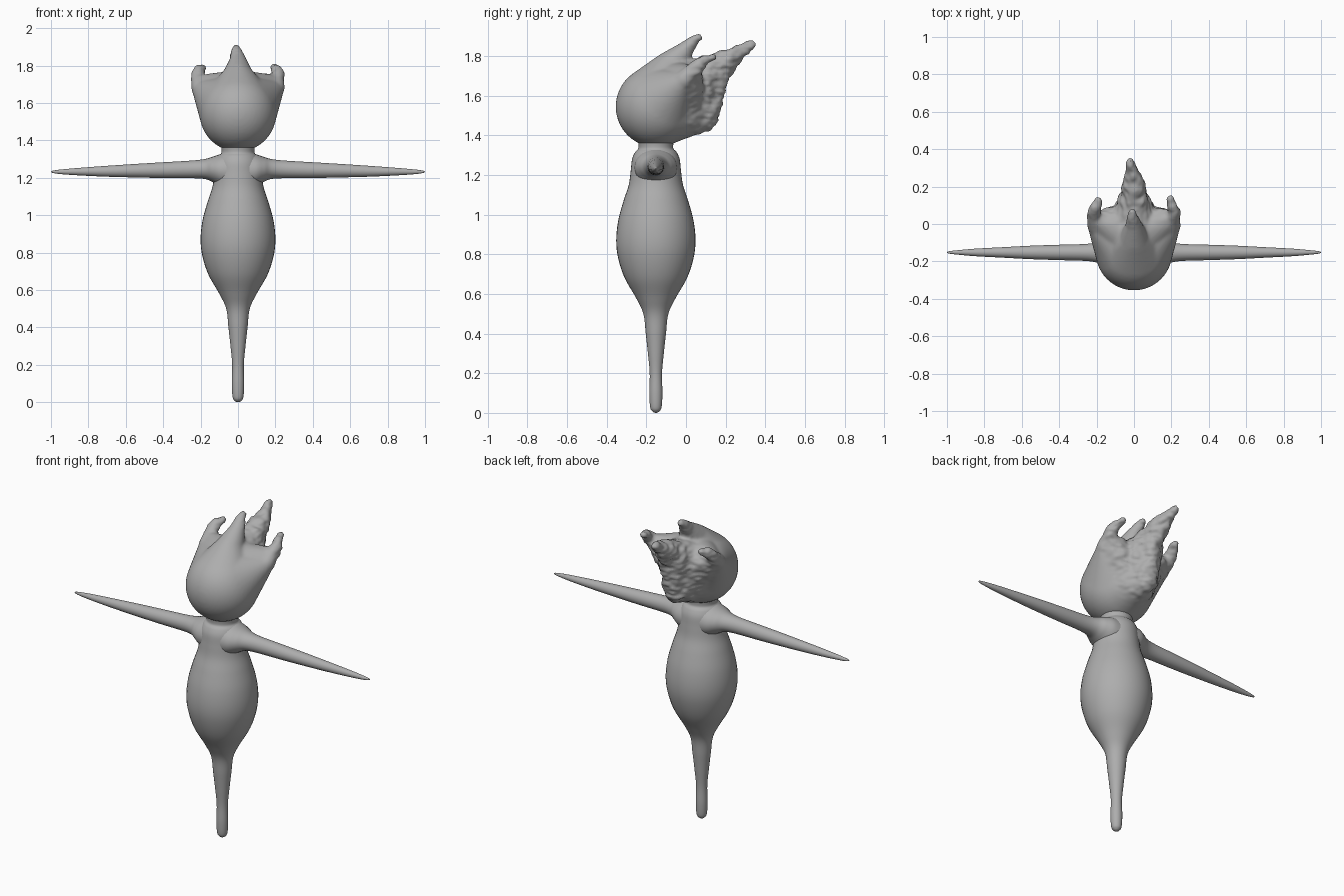
import bpy, bmesh, math
from mathutils import Vector, noise

if "Cube" in bpy.data.objects:
    bpy.data.objects.remove(bpy.data.objects["Cube"])

grey = bpy.data.materials.new("clay grey")
grey.diffuse_color = (0.42, 0.42, 0.42, 1)
grey.use_nodes = True
grey.node_tree.nodes["Principled BSDF"].inputs["Base Color"].default_value = grey.diffuse_color
CY = -0.152  # depth of the body axis


def finish(name, bm):
    bmesh.ops.recalc_face_normals(bm, faces=bm.faces)
    me = bpy.data.meshes.new(name)
    bm.to_mesh(me)
    bm.free()
    ob = bpy.data.objects.new(name, me)
    bpy.context.collection.objects.link(ob)
    me.materials.append(grey)
    me.shade_smooth()
    return ob


def resample(rows, n=6):
    """Smooth Catmull-Rom curve through the profile rows."""
    out = []
    for i in range(len(rows) - 1):
        p = [rows[min(max(i + k, 0), len(rows) - 1)] for k in (-1, 0, 1, 2)]
        for s in range(n):
            t = s / n
            out.append([0.5 * (2 * b + (c - a) * t + (2 * a - 5 * b + 4 * c - d) * t * t
                               + (3 * b - a - 3 * c + d) * t ** 3) for a, b, c, d in zip(*p)])
    return out + [list(rows[-1])]


def loft(name, rows, place, seg=40):
    """Skin rings; place(row, cos, sin) gives each point."""
    bm = bmesh.new()
    rings = [[bm.verts.new(place(r, math.cos(2 * math.pi * k / seg), math.sin(2 * math.pi * k / seg)))
              for k in range(seg)] for r in resample(rows)]
    for a, b in zip(rings, rings[1:]):
        for k in range(seg):
            j = (k + 1) % seg
            bm.faces.new((a[k], a[j], b[j], b[k]))
    for ring in (rings[0], rings[-1]):
        bm.faces.new(ring)
    return finish(name, bm)


# Body: (height, radius) from the single foot up to the neck
body = [(0, .003), (.008, .018), (.03, .029), (.1, .033), (.2, .031), (.3, .04), (.4, .051), (.5, .063),
        (.58, .1), (.68, .157), (.78, .19), (.87, .2), (.97, .19), (1.07, .163), (1.15, .137),
        (1.22, .127), (1.28, .12), (1.315, .105), (1.335, .088), (1.37, .09)]
loft("body", body, lambda r, c, s: (r[1] * c, CY + r[1] * s, r[0]))

# Arms: (distance, centre height, half height, half depth), flared into the shoulder
arm = [(.05, 1.235, .105, .11), (.1, 1.24, .085, .105), (.14, 1.245, .066, .085), (.18, 1.247, .053, .06),
       (.25, 1.245, .047, .046), (.4, 1.241, .042, .041), (.55, 1.238, .036, .036), (.7, 1.235, .029, .028),
       (.85, 1.233, .02, .02), (.95, 1.232, .012, .011), (.99, 1.232, .006, .006), (1.0, 1.232, .001, .001)]
for side, label in ((1, "left_arm"), (-1, "right_arm")):
    loft(label, arm, lambda r, c, s: (side * r[0], CY + r[3] * c, r[1] + r[2] * s), 28)


def hull(bm, balls):
    """Wrap a convex skin around a set of balls (x, y, z, radius)."""
    part = bmesh.new()
    for x, y, z, r in balls:
        ball = bmesh.ops.create_icosphere(part, subdivisions=4 if r > .1 else 3, radius=r)
        bmesh.ops.translate(part, verts=ball["verts"], vec=(x, y, z))
    res = bmesh.ops.convex_hull(part, input=part.verts[:])
    junk = {g for g in res["geom_interior"] + res["geom_unused"] if isinstance(g, bmesh.types.BMVert)}
    bmesh.ops.delete(part, geom=list(junk), context='VERTS')
    tmp = bpy.data.meshes.new("part")
    part.to_mesh(tmp)
    part.free()
    bm.from_mesh(tmp)
    bpy.data.meshes.remove(tmp)


def chain(bm, balls):
    for a, b in zip(balls, balls[1:]):
        hull(bm, (a, b))


bm = bmesh.new()
skull = (0, -.15, 1.545, .205)
crown = (0, -.06, 1.6, .175)
hull(bm, (skull, crown, (0, .075, 1.49, .07)))
# Back crest: deep wedge narrowing to a swept tip
hull(bm, (crown, (0, .08, 1.69, .1), (0, .1, 1.49, .065)))
hull(bm, ((0, .08, 1.69, .1), (0, .11, 1.5, .055), (0, .2, 1.785, .05), (0, .16, 1.67, .055)))
chain(bm, ((0, .2, 1.77, .06), (-.01, .28, 1.825, .036), (-.02, .338, 1.865, .018)))
# Top tuft
hull(bm, (skull, (0, -.09, 1.735, .085)))
chain(bm, ((0, -.09, 1.735, .085), (0, -.01, 1.825, .045), (-.01, .035, 1.875, .028), (-.015, .065, 1.89, .02)))
# Side tufts
for s in (1, -1):
    hull(bm, (skull, (s * .195, -.02, 1.67, .05)))
    hull(bm, (crown, (s * .195, -.02, 1.67, .05), (s * .205, .03, 1.71, .04)))
    chain(bm, ((s * .2, -.01, 1.68, .05), (s * .215, .06, 1.745, .036),
               (s * .205, .1, 1.78, .026), (s * .195, .13, 1.79, .018)))
head = finish("head", bm)

# Fuse the head pieces into one soft skin
bpy.context.view_layer.objects.active = head
head.select_set(True)
m = head.modifiers.new("fuse", 'REMESH')
m.mode, m.voxel_size, m.use_smooth_shade = 'VOXEL', .009, True
m = head.modifiers.new("soften", 'SMOOTH')
m.factor, m.iterations = .5, 8
for name in ("fuse", "soften"):
    bpy.ops.object.modifier_apply(modifier=name)

# Lumpy, rippled surface towards the back
normals = [v.normal.copy() for v in head.data.vertices]
for v, n in zip(head.data.vertices, normals):
    p = v.co
    k = min(max((p.y + .02) / .12, 0), 1)
    bump = noise.noise(p * 16) * .012 + noise.noise(Vector((p.x * 25, p.y * 25, p.z * 50))) * .008
    v.co = p + n * bump * k
head.data.shade_smooth()
if not head.data.materials:
    head.data.materials.append(grey)
